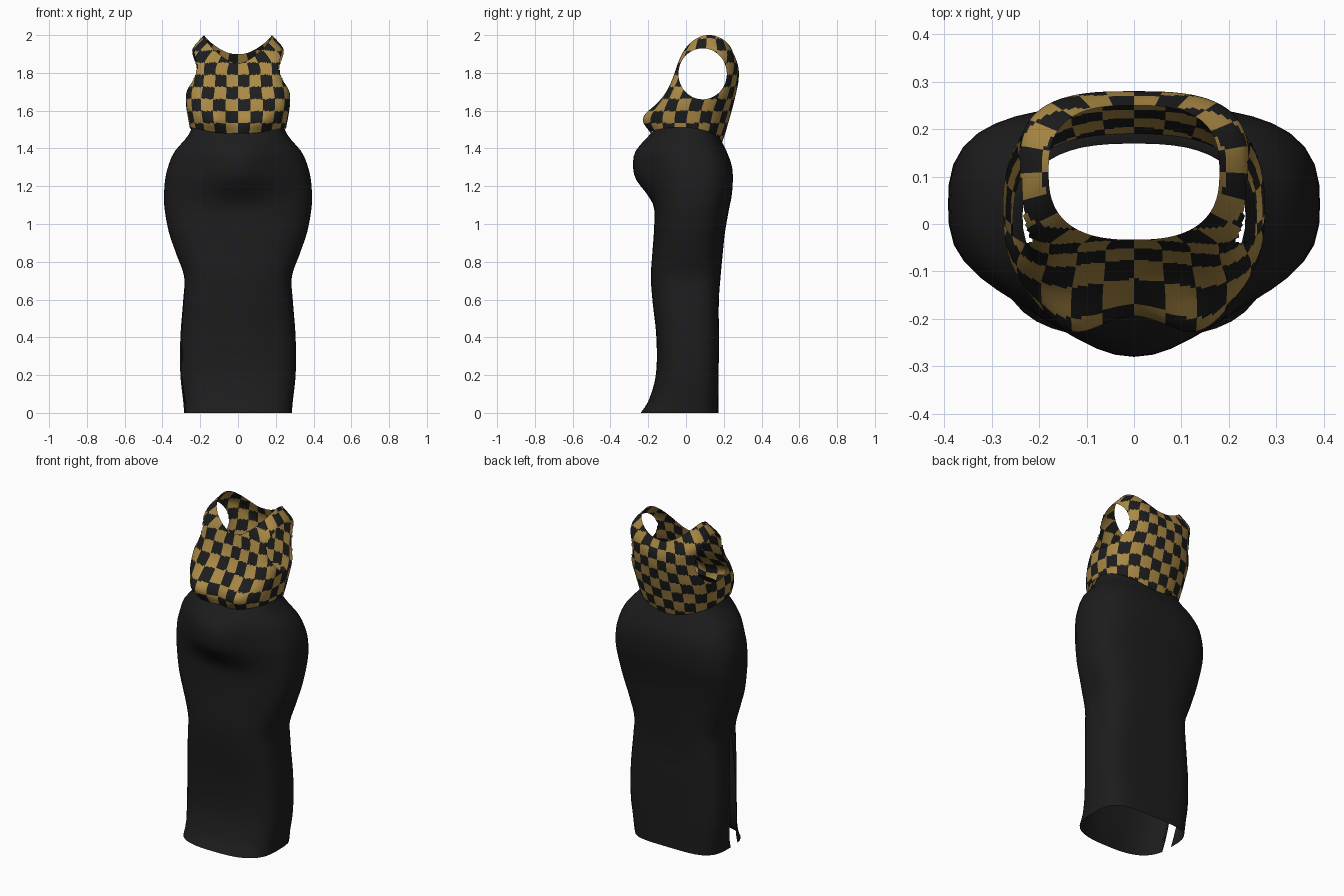
import bpy
import bmesh
import math

cube = bpy.data.objects.get("Cube")
if cube:
    bpy.data.objects.remove(cube, do_unlink=True)


def make_material(name, colour):
    material = bpy.data.materials.new(name)
    material.use_nodes = True
    material.diffuse_color = colour
    shader = next(n for n in material.node_tree.nodes if n.type == "BSDF_PRINCIPLED")
    shader.inputs["Base Color"].default_value = colour
    shader.inputs["Roughness"].default_value = 0.8
    return material


black = make_material("black cloth", (0.012, 0.012, 0.013, 1))
gold = make_material("gold cloth", (0.40, 0.25, 0.06, 1))


def sample(table, t):
    """Smoothly interpolate the rows of a table whose first column is the key."""
    last = len(table) - 1
    k = 0
    while k < last - 1 and t > table[k + 1][0]:
        k += 1
    a, b = table[k], table[k + 1]
    before, after = table[max(k - 1, 0)], table[min(k + 2, last)]
    span = b[0] - a[0]
    f = (t - a[0]) / span
    values = []
    for c in range(1, len(a)):
        m0 = (b[c] - before[c]) / (b[0] - before[0]) * span
        m1 = (after[c] - a[c]) / (after[0] - a[0]) * span
        values.append((2*f**3 - 3*f**2 + 1) * a[c] + (f**3 - 2*f**2 + f) * m0
                      + (3*f**2 - 2*f**3) * b[c] + (f**3 - f**2) * m1)
    return values


def outline(width, front, back, front_power, back_power, count):
    """Closed body outline, evenly spaced, from front centre round by the left side."""
    middle, depth = (front + back) / 2, (back - front) / 2
    dense = []
    steps = 400
    for k in range(steps + 1):
        angle = math.pi * k / steps
        s, c = abs(math.sin(angle)), math.cos(angle)
        power = 2 / (front_power if c > 0 else back_power)
        dense.append((width * s**power, middle - math.copysign(depth * abs(c)**power, c)))
    lengths = [0]
    for p, q in zip(dense, dense[1:]):
        lengths.append(lengths[-1] + math.dist(p, q))
    half = count // 2
    points, k = [], 0
    for i in range(half + 1):
        target = lengths[-1] * i / half
        while k < steps - 1 and lengths[k + 1] < target:
            k += 1
        f = (target - lengths[k]) / max(lengths[k + 1] - lengths[k], 1e-9)
        p, q = dense[k], dense[k + 1]
        points.append((p[0] + (q[0] - p[0]) * f, p[1] + (q[1] - p[1]) * f))
    points[0], points[half] = (0, front), (0, back)
    return points + [(-x, y) for x, y in reversed(points[1:half])]


def add_object(name, bm, materials):
    mesh = bpy.data.meshes.new(name)
    bm.to_mesh(mesh)
    bm.free()
    for material in materials:
        mesh.materials.append(material)
    obj = bpy.data.objects.new(name, mesh)
    bpy.context.collection.objects.link(obj)
    for polygon in mesh.polygons:
        polygon.use_smooth = True


def grid_faces(bm, rows, rule):
    for j in range(len(rows) - 1):
        for i in range(len(rows[j]) - 1):
            face = bm.faces.new((rows[j][i], rows[j][i + 1],
                                 rows[j + 1][i + 1], rows[j + 1][i]))
            face.material_index = rule(i, face)


# Skirt: height, half width, front, back, front and back squareness, belly
skirt_profile = [
    (0, .285, -.24, .172, 2.8, 4, 0), (.06, .29, -.2, .172, 2.8, 4, 0),
    (.2, .305, -.16, .173, 2.8, 4, 0), (.4, .305, -.157, .174, 2.8, 4, 0),
    (.6, .29, -.178, .174, 2.8, 4, 0), (.72, .285, -.186, .183, 2.8, 3.6, 0),
    (.85, .33, -.178, .195, 2.7, 3.2, 0), (.96, .367, -.17, .207, 2.7, 3, 0),
    (1.09, .39, -.166, .23, 2.7, 3, .004), (1.15, .392, -.166, .242, 2.7, 3, .035),
    (1.24, .385, -.17, .248, 2.7, 3, .097), (1.31, .368, -.17, .242, 2.6, 2.9, .11),
    (1.38, .338, -.17, .217, 2.5, 2.8, .1), (1.46, .27, -.165, .178, 2.4, 2.7, .04),
    (1.5, .247, -.15, .17, 2.4, 2.6, .015), (1.54, .235, -.14, .17, 2.4, 2.6, 0)]
columns, slit_column = 48, 37
slit_top, slit_gap = 0.74, 0.06
skirt = bmesh.new()
rows = []
levels = 50
for j in range(levels + 1):
    z = 1.54 * j / levels
    *shape, belly = sample(skirt_profile, z)
    ring = outline(*shape, columns)
    ring = [ring[(slit_column + i) % columns] for i in range(columns + 1)]
    opening = slit_gap * max(0, 1 - z / slit_top)
    row = []
    for i, (x, y) in enumerate(ring):
        if y < 0:
            y -= belly * math.exp(-(x / .2)**2) * min(1, -y / .1)
        # The two ends of each ring part below the top of the slit
        if i in (0, columns):
            y += opening if i else -opening
            x += opening * .2
        row.append(skirt.verts.new((x, y, z)))
    rows.append(row)
grid_faces(skirt, rows, lambda i, face: 0)
bmesh.ops.remove_doubles(skirt, verts=skirt.verts[:], dist=0.0005)
add_object("skirt", skirt, [black])

# Bodice: fraction of height, half width, front, back, front and back squareness
bodice_profile = [
    (0, .255, -.18, .19, 2.6, 2.6), (.12, .266, -.19, .21, 2.6, 2.6),
    (.25, .275, -.18, .227, 2.8, 2.6), (.4, .273, -.143, .247, 3.2, 2.8),
    (.55, .248, -.1, .264, 4.2, 3), (.7, .238, -.07, .278, 5, 3),
    (.85, .24, -.05, .277, 4.2, 3), (1, .18, -.033, .25, 2.6, 2.8)]
cell, hem_height, check = 6, 1.47, 0.064
columns, levels = 24 * cell, 60
bodice = bmesh.new()
rows = []
for j in range(levels + 1):
    t = j / levels
    ring = outline(*sample(bodice_profile, t), columns)
    row = []
    for i, (x, y) in enumerate(ring):
        s = min(i, columns - i) / (columns / 2)
        side = math.sin(math.pi * s)
        hem = 1.48 - .05 * s + .055 * side**2
        neck = 1.85 + .05 * s + .125 * side**2
        z = hem + (neck - hem) * t
        # Bust
        if y < 0.05:
            y -= .05 * math.exp(-((abs(x) - .135) / .085)**2 - ((z - 1.555) / .07)**2)
        row.append(bodice.verts.new((x, y, z)))
    rows.append(row + row[:1])


def checker(i, face):
    band = math.floor((face.calc_center_median().z - hem_height) / check)
    return (i // cell + band) % 2


grid_faces(bodice, rows, checker)

# Armholes: open both sides, then round off their rims
hole_y, hole_z, radius_y, radius_z = .088, 1.795, .128, .135


def hole_distance(p):
    return math.hypot((p.y - hole_y) / radius_y, (p.z - hole_z) / radius_z)


ends = set(rows[0]) | set(rows[-1])
doomed = [f for f in bodice.faces
          if hole_distance(f.calc_center_median()) < 1
          and abs(f.calc_center_median().x) > .14]
bmesh.ops.delete(bodice, geom=doomed, context="FACES")
for v in bodice.verts:
    if v.is_boundary and v not in ends:
        d = hole_distance(v.co)
        if .85 < d < 1.15:
            v.co.y = hole_y + (v.co.y - hole_y) / d
            v.co.z = hole_z + (v.co.z - hole_z) / d
add_object("checked_bodice", bodice, [black, gold])
